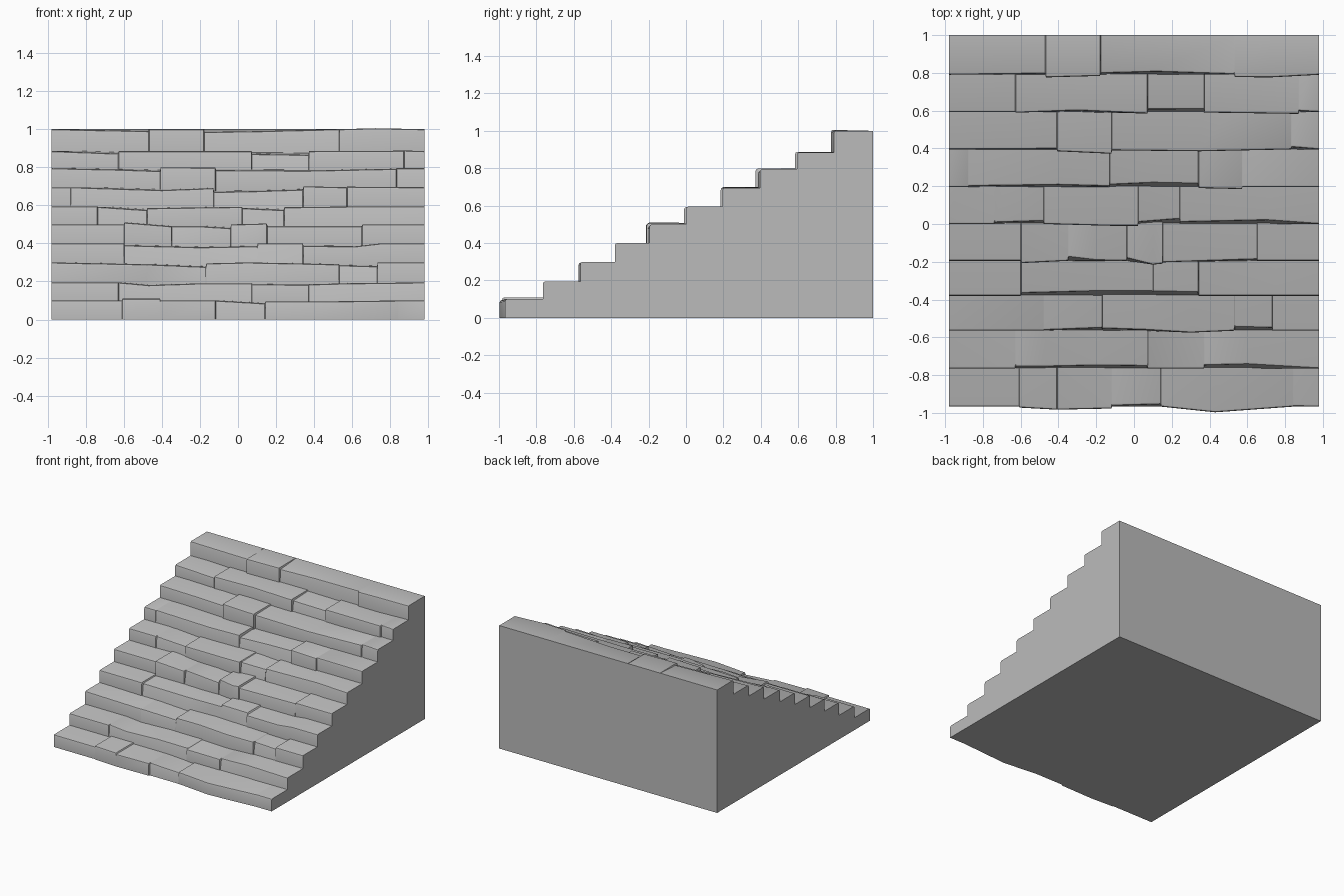
import bpy
import bmesh
import math

HALF_WIDTH = 0.98
BACK = 1.0
NOSE = 0.012      # rounding of the tread edge
JOINT = 0.004     # width of the break between two stones
OVERLAP = 0.03    # how far a step sinks into the one below

if "Cube" in bpy.data.objects:
    bpy.data.objects.remove(bpy.data.objects["Cube"], do_unlink=True)

# One plain stone colour
stone = bpy.data.materials.new("stone_grey")
stone.use_nodes = True
grey = (0.5, 0.5, 0.5, 1)
stone.diffuse_color = grey
stone.node_tree.nodes["Principled BSDF"].inputs["Base Color"].default_value = grey


def cross_section(front, top, floor, dy, dz):
    """Side profile of a step, worn back by dy and up or down by dz (hundredths)."""
    dy, dz = dy / 100, dz / 100
    y, z = front + dy, top + dz
    foot = front + min(dy, 0)
    return [(foot, floor), (y, z - NOSE), (y + NOSE * 0.3, z - NOSE * 0.3),
            (y + NOSE, z), (BACK, top), (BACK, floor)]


def joint(x, before, after):
    """Break between two neighbouring stones."""
    return [(x, *before), (x + JOINT, *after)]


def build_step(name, front, top, floor, stations):
    """Loft the worn profile across the full width of the stairs."""
    bm = bmesh.new()
    rings = []
    for x, dy, dz in stations:
        section = cross_section(front, top, floor, dy, dz)
        rings.append([bm.verts.new((x, y, z)) for y, z in section])
    for a, b in zip(rings, rings[1:]):
        for i in range(len(a)):
            j = (i + 1) % len(a)
            bm.faces.new((a[i], a[j], b[j], b[i]))
    bm.faces.new(rings[0])
    bm.faces.new(rings[-1])
    bmesh.ops.recalc_face_normals(bm, faces=bm.faces)
    mesh = bpy.data.meshes.new(name)
    bm.to_mesh(mesh)
    bm.free()
    mesh.materials.append(stone)
    step = bpy.data.objects.new(name, mesh)
    bpy.context.collection.objects.link(step)
    bpy.ops.object.select_all(action="DESELECT")
    step.select_set(True)
    bpy.context.view_layer.objects.active = step
    bpy.ops.object.shade_smooth_by_angle(angle=math.radians(30))


steps_built = []


def add_step(front, top, *parts):
    """Stack the next step; parts are worn points or joints, from right to left."""
    stations = [(-HALF_WIDTH, 0, 0)]
    for part in parts:
        stations += part if isinstance(part, list) else [part]
    stations.append((HALF_WIDTH, 0, 0))
    floor = steps_built[-1] - OVERLAP if steps_built else 0
    build_step(f"step_{len(steps_built) + 1}", front, top, floor, stations)
    steps_built.append(top)


# Steps from the bottom up
add_step(-0.967, 0.1,
         joint(-0.61, (0, 0), (-0.5, 1)),
         joint(-0.41, (-1.6, 1), (-1.6, 0)),
         joint(-0.12, (-1, 0), (0.5, 0)),
         joint(0.14, (1.2, -1.5), (0, -0.5)),
         (0.43, -3, -0.5),
         joint(0.84, (0, 0), (0.2, 0)))
add_step(-0.765, 0.195,
         joint(-0.63, (0, 0), (1, 0)),
         (-0.47, 1, -1.4), (-0.2, 1.6, -0.5),
         joint(0.07, (1.3, -0.5), (0, -1)),
         joint(0.37, (0, -1.2), (1.7, -1)),
         (0.6, 2.2, -0.4))
add_step(-0.565, 0.3,
         joint(-0.48, (0, -1), (0.3, -1)),
         joint(-0.17, (1.5, -2.3), (1.2, -0.5)),
         (0.05, 0.5, 0), (0.3, -1, -0.5),
         joint(0.53, (0, -1), (2, -1.5)),
         joint(0.73, (1.5, -2), (0, 0)))
add_step(-0.38, 0.4,
         joint(-0.6, (0, 0), (1.4, -1)),
         (-0.2, 2.4, -2),
         joint(0.1, (2.3, -1.5), (2.3, 0)),
         joint(0.34, (1.8, 0), (0, -1.3)),
         (0.62, 0, -1.5), (0.75, 0, 0))
add_step(-0.195, 0.5,
         joint(-0.6, (0, 0), (-1.2, 1)),
         joint(-0.35, (0, -1), (2, -1)),
         (-0.2, 0.3, -1),
         joint(-0.04, (0, -2), (1.4, 0)),
         (0.1, -2, 0.3),
         joint(0.15, (-1.5, 0.5), (-0.8, -1)),
         joint(0.65, (0.8, -1), (0, 0)))
add_step(0, 0.595,
         joint(-0.74, (0, 0), (0.8, -0.3)),
         joint(-0.48, (1.6, -2), (0, -1)),
         (-0.1, -1, -0.5),
         joint(0.02, (-1, -0.3), (1, -1)),
         joint(0.24, (2.7, -2), (1, -0.5)),
         (0.7, 2, 0))
add_step(0.195, 0.695,
         joint(-0.88, (0, 0), (0.5, 0)),
         (-0.4, 1.2, -1.5),
         joint(-0.13, (0.5, -0.5), (1.3, -2.5)),
         (0.1, 2.3, -2),
         joint(0.34, (1.8, -1.2), (-0.5, 0.5)),
         joint(0.57, (-1, 0), (0, 0.3)))
add_step(0.395, 0.795,
         (-0.6, 0.2, -0.8),
         joint(-0.41, (0.3, -1.5), (-1, 0.4)),
         joint(-0.12, (-2.3, 0.3), (-0.5, -1)),
         (0.35, -1, -1.3),
         joint(0.83, (0, -0.3), (1.2, 0)))
add_step(0.593, 0.885,
         joint(-0.63, (0, -1.3), (-0.4, 0)),
         (-0.3, 0.8, 0),
         joint(0.07, (-0.8, 0), (1.4, -1.5)),
         joint(0.37, (1.5, -2), (-0.3, 0)),
         joint(0.87, (-1, 0.2), (0.6, 0.3)))
add_step(0.79, 1.0,
         joint(-0.47, (0.6, -1), (-1.4, 0)),
         joint(-0.18, (-0.6, 0), (0.8, -1.5)),
         (0.12, 1.6, -1),
         joint(0.53, (0.3, 0), (-1.2, 0)),
         (0.72, -1.4, 0.5))
